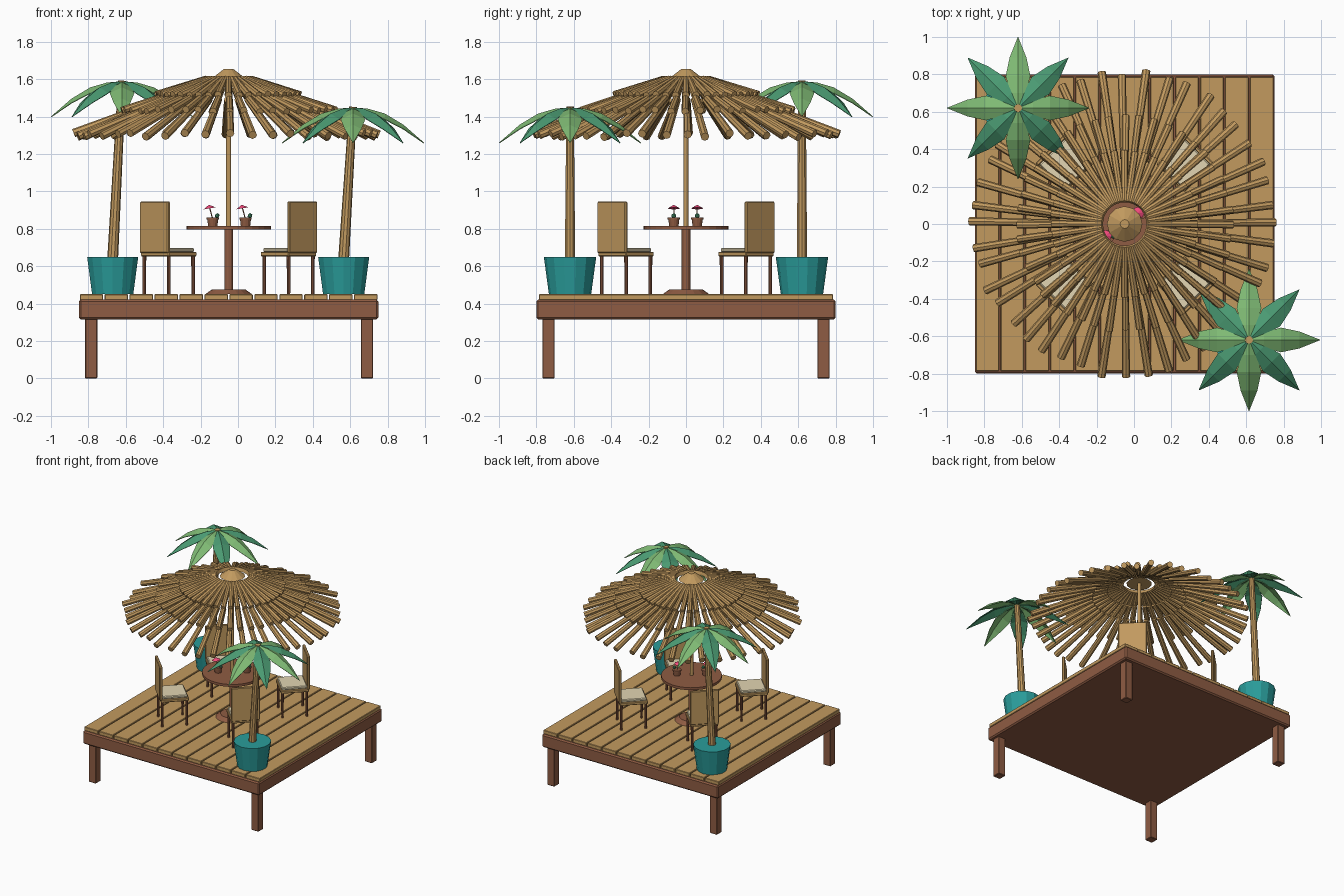
import bpy, bmesh, random
from math import cos, sin, pi, radians
from mathutils import Matrix, Vector

if "Cube" in bpy.data.objects:
    bpy.data.objects.remove(bpy.data.objects["Cube"])

random.seed(4)


def mat(name, hexa):
    m = bpy.data.materials.new(name)
    c = [((hexa >> s) & 255) / 255 for s in (16, 8, 0)]
    m.diffuse_color = [((v + 0.055) / 1.055) ** 2.4 for v in c] + [1]
    m.use_nodes = True
    m.node_tree.nodes["Principled BSDF"].inputs["Base Color"].default_value = m.diffuse_color
    return m


BROWN = mat("dark_wood", 0x8F5C43)
TAN = mat("bamboo", 0xC29A5F)
TEAL = mat("teal_glaze", 0x2A9D9B)
LIGHT = mat("light_leaf", 0x7FBA74)
GREEN = mat("deep_leaf", 0x4A9A72)
CREAM = mat("cushion_cloth", 0xE2D5B2)
PINK = mat("pink_paper", 0xF04A7C)


def finish(name, bm, material, bevel=0):
    me = bpy.data.meshes.new(name)
    bm.to_mesh(me)
    bm.free()
    ob = bpy.data.objects.new(name, me)
    bpy.context.collection.objects.link(ob)
    me.materials.append(material)
    if bevel:
        b = ob.modifiers.new("bevel", 'BEVEL')
        b.width, b.segments = bevel, 1
    return ob


def add_box(bm, x0, x1, y0, y1, z0, z1):
    m = Matrix.Translation(((x0 + x1) / 2, (y0 + y1) / 2, (z0 + z1) / 2))
    bmesh.ops.create_cube(bm, size=1, matrix=m @ Matrix.Diagonal((x1 - x0, y1 - y0, z1 - z0, 1)))


def add_rod(bm, a, b, r1, r2, sides):
    a, b = Vector(a), Vector(b)
    d = b - a
    m = Matrix.Translation((a + b) / 2) @ d.to_track_quat('Z', 'Y').to_matrix().to_4x4()
    bmesh.ops.create_cone(bm, cap_ends=True, segments=sides, radius1=r1, radius2=r2,
                          depth=d.length, matrix=m)


def box(name, material, *dims, bevel=0):
    bm = bmesh.new()
    add_box(bm, *dims)
    return finish(name, bm, material, bevel)


def rod(name, material, a, b, r1, r2, sides=12):
    bm = bmesh.new()
    add_rod(bm, a, b, r1, r2, sides)
    return finish(name, bm, material)


# Deck: frame, planks and legs
box("deck_frame", BROWN, -0.85, 0.75, -0.8, 0.8, 0.315, 0.422, bevel=0.01)
bm = bmesh.new()
for i in range(12):
    x = -0.85 + i * 1.6 / 12
    add_box(bm, x + 0.004, x + 0.129, -0.785, 0.785, 0.42, 0.45)
finish("deck_planks", bm, TAN, 0.003)
for x in (-0.785, 0.69):
    for y in (-0.735, 0.735):
        box("deck_leg", BROWN, x - 0.0325, x + 0.0325, y - 0.0325, y + 0.0325, 0, 0.33, bevel=0.004)

# Table with pole and pole cap
CX = -0.05
rod("table_base", BROWN, (CX, 0, 0.45), (CX, 0, 0.475), 0.125, 0.09, 16)
rod("table_post", BROWN, (CX, 0, 0.47), (CX, 0, 0.8), 0.023, 0.023)
rod("table_top", BROWN, (CX, 0, 0.795), (CX, 0, 0.815), 0.226, 0.226, 32)
rod("parasol_pole", TAN, (CX, 0, 0.81), (CX, 0, 1.63), 0.013, 0.013)
rod("parasol_cap", TAN, (CX, 0, 1.6), (CX, 0, 1.655), 0.095, 0.024)

# Thatch: three overlapping tiers of bamboo canes
TIERS = (("upper", 0.12, 1.603, 0.39, 1.515, 0.02, 0.005),
         ("middle", 0.24, 1.545, 0.57, 1.432, 0.02, 0.012),
         ("lower", 0.35, 1.49, 0.81, 1.30, 0.0225, 0.02))
N = 44
for name, r0, z0, r1, z1, rad, jit in TIERS:
    bm = bmesh.new()
    for i in range(N):
        a = 2 * pi * i / N + random.uniform(-jit, jit)
        k = r1 + random.uniform(-jit, jit)
        zz = z1 + random.uniform(-jit, jit) * 0.6
        add_rod(bm, (CX + r0 * cos(a), r0 * sin(a), z0),
                (CX + k * cos(a), k * sin(a), zz), rad * 0.8, rad, 8)
    finish("thatch_" + name + "_tier", bm, TAN)

# Four chairs placed diagonally, local +x points away from the table
for k in range(4):
    ang = radians(45 + 90 * k)
    place = Matrix.Translation((CX + 0.453 * cos(ang), 0.453 * sin(ang), 0)) @ Matrix.Rotation(ang, 4, 'Z')
    parts = [box("chair_seat", TAN, -0.107, 0.107, -0.107, 0.107, 0.652, 0.677, bevel=0.005),
             box("chair_cushion", CREAM, -0.098, 0.094, -0.098, 0.098, 0.675, 0.698, bevel=0.006),
             box("chair_back", TAN, 0.093, 0.114, -0.107, 0.107, 0.67, 0.945, bevel=0.005)]
    bm = bmesh.new()
    for x in (-0.092, 0.092):
        for y in (-0.092, 0.092):
            add_rod(bm, (x, y, 0.45), (x, y, 0.655), 0.009, 0.01, 8)
    parts.append(finish("chair_legs", bm, BROWN))
    for p in parts:
        p.matrix_world = place

# Two drinks with paper parasol, stick and lime
for x, y in ((-0.135, -0.065), (0.04, 0.06)):
    rod("cup", BROWN, (x, y, 0.814), (x, y, 0.85), 0.025, 0.029)
    rod("cup_rim", BROWN, (x, y, 0.85), (x, y, 0.86), 0.033, 0.033)
    rod("drink_stick", BROWN, (x, y, 0.85), (x - 0.018, y, 0.918), 0.003, 0.003, 6)
    rod("drink_parasol", PINK, (x - 0.017, y, 0.909), (x - 0.02, y, 0.927), 0.033, 0.002, 8)
    bm = bmesh.new()
    bmesh.ops.create_icosphere(bm, subdivisions=1, radius=0.014,
                               matrix=Matrix.Translation((x + 0.024, y, 0.87)))
    finish("lime", bm, GREEN)


# Potted palms: ridge profile rows are (radius, ridge drop, half width, edge drop)
ROWS = ((0.01, 0, 0.008, 0.004), (0.08, -0.006, 0.04, 0.018), (0.17, -0.032, 0.066, 0.03),
        (0.27, -0.092, 0.045, 0.022), (0.38, -0.188, 0.001, 0.001))


def frond(angle, origin, material):
    bm = bmesh.new()
    rot = Matrix.Rotation(angle, 3, 'Z')
    prev = None
    for r, z, w, d in ROWS:
        row = [bm.verts.new(Vector(origin) + rot @ Vector(p))
               for p in ((r, -w, z - d), (r, 0, z), (r, w, z - d))]
        if prev:
            for j in (0, 1):
                bm.faces.new((prev[j], row[j], row[j + 1], prev[j + 1]))
        prev = row
    ob = finish("palm_frond", bm, material)
    ob.modifiers.new("thickness", 'SOLIDIFY').thickness = 0.004


for x, y, top in ((-0.67, 0.62, 1.588), (0.565, -0.62, 1.448)):
    rod("palm_pot", TEAL, (x, y, 0.45), (x, y, 0.65), 0.113, 0.14, 14)
    rod("palm_trunk", TAN, (x, y, 0.64), (x + 0.05, y, top + 0.004), 0.029, 0.021, 10)
    for i in range(8):
        frond(i * pi / 4, (x + 0.05, y, top), GREEN if i % 2 else LIGHT)
